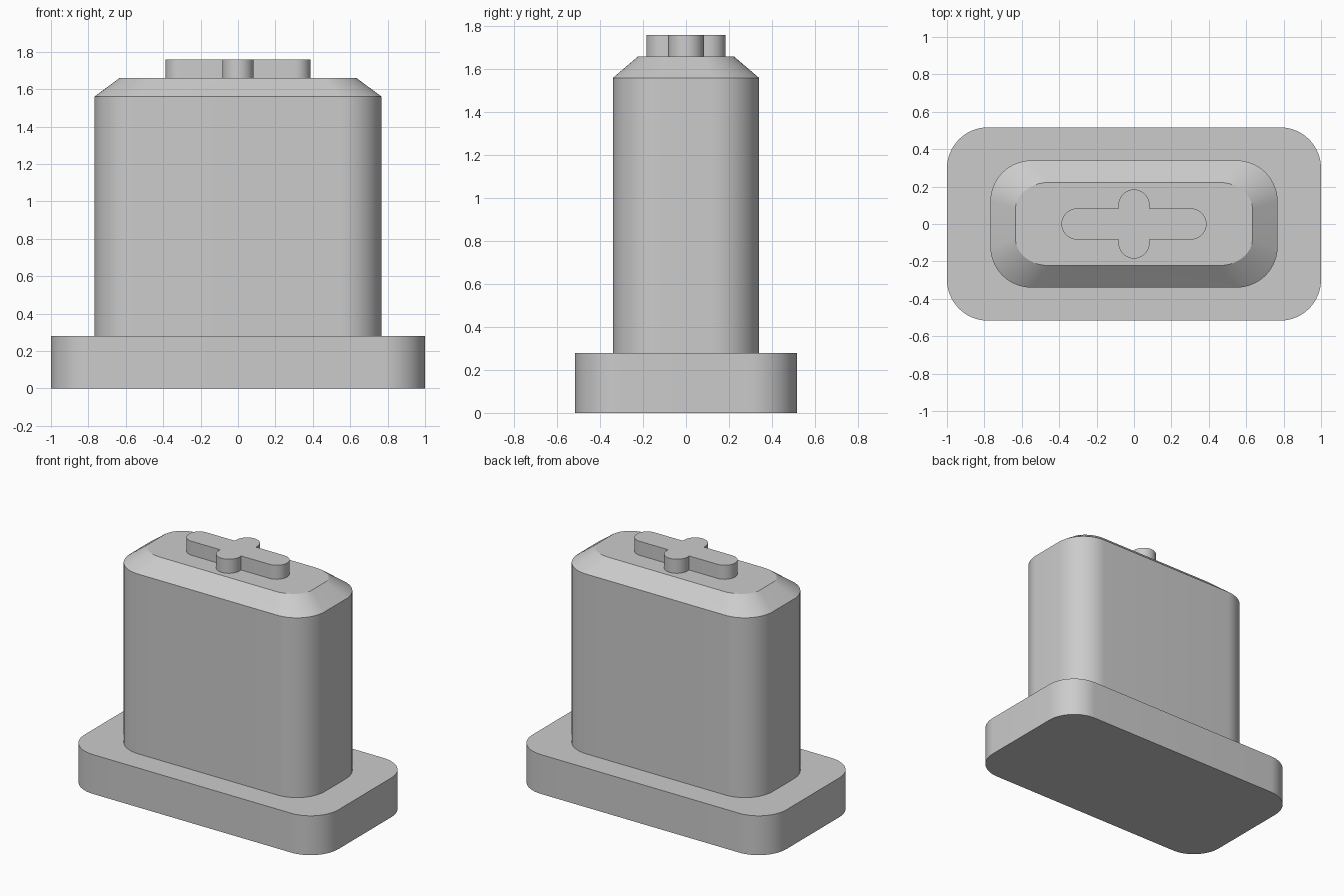
import bpy
import bmesh
from math import cos, sin, pi

if "Cube" in bpy.data.objects:
    bpy.data.objects.remove(bpy.data.objects["Cube"], do_unlink=True)

# Single plain grey material
grey = bpy.data.materials.new("plain_grey")
grey.use_nodes = True
colour = (0.6, 0.6, 0.6, 1.0)
grey.diffuse_color = colour
grey.node_tree.nodes["Principled BSDF"].inputs["Base Color"].default_value = colour


def arc(cx, cy, radius, start, sweep, steps):
    return [(cx + radius * cos(start + sweep * i / steps),
             cy + radius * sin(start + sweep * i / steps)) for i in range(steps + 1)]


def rounded_rectangle(hx, hy, radius, steps=16):
    points = []
    for k, (sx, sy) in enumerate([(1, 1), (-1, 1), (-1, -1), (1, -1)]):
        points += arc(sx * (hx - radius), sy * (hy - radius), radius, k * pi / 2, pi / 2, steps)
    return points


def rounded_cross(long_reach, short_reach, radius, steps=20):
    points = []
    for k, reach in enumerate([long_reach, short_reach] * 2):
        a = k * pi / 2
        points += arc((reach - radius) * cos(a), (reach - radius) * sin(a),
                      radius, a - pi / 2, pi, steps)
        # Inner corner between neighbouring arms
        corner = a + pi / 4
        points.append((radius * 2 ** 0.5 * cos(corner), radius * 2 ** 0.5 * sin(corner)))
    return points


def loft(name, outline, levels):
    """Stack the outline at each (z, x scale, y scale) level and cap the ends."""
    bm = bmesh.new()
    rings = [[bm.verts.new((x * sx, y * sy, z)) for x, y in outline] for z, sx, sy in levels]
    n = len(outline)
    for low, high in zip(rings, rings[1:]):
        for i in range(n):
            j = (i + 1) % n
            bm.faces.new((low[i], low[j], high[j], high[i]))
    bm.faces.new(rings[0][::-1])
    bm.faces.new(rings[-1])
    mesh = bpy.data.meshes.new(name)
    bm.to_mesh(mesh)
    bm.free()
    mesh.materials.append(grey)
    obj = bpy.data.objects.new(name, mesh)
    bpy.context.collection.objects.link(obj)
    bpy.ops.object.select_all(action="DESELECT")
    obj.select_set(True)
    bpy.context.view_layer.objects.active = obj
    bpy.ops.object.shade_smooth_by_angle(angle=pi / 6)
    return obj


# Wide base slab
loft("base", rounded_rectangle(1.0, 0.517, 0.22), [(0, 1, 1), (0.28, 1, 1)])

# Tall body with tapered shoulder
loft("body", rounded_rectangle(0.768, 0.34, 0.22),
     [(0.28, 1, 1), (1.56, 1, 1), (1.66, 0.825, 0.655)])

# Raised cross on top
loft("top_cross", rounded_cross(0.388, 0.185, 0.083), [(1.66, 1, 1), (1.76, 1, 1)])
